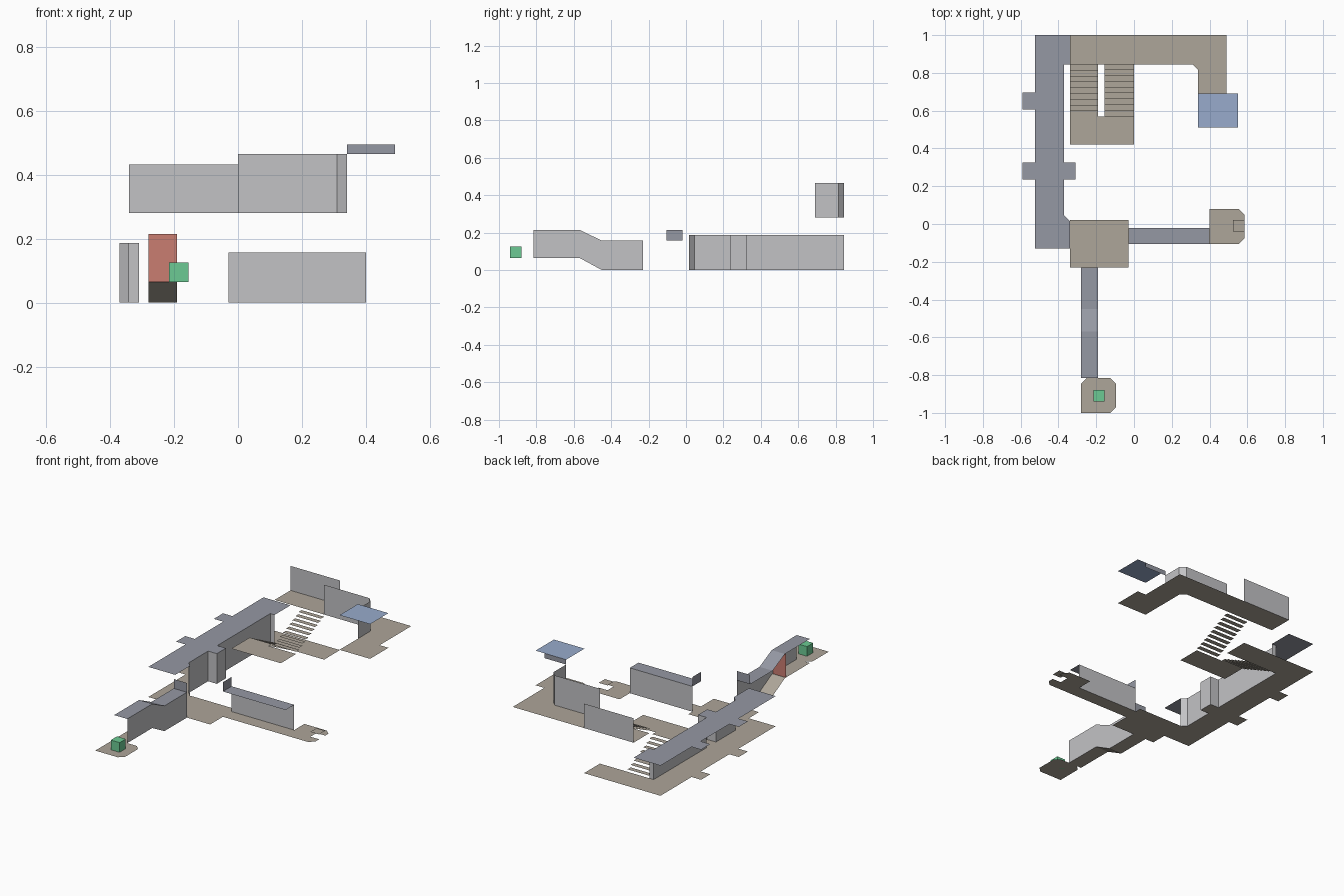
import bpy
import bmesh
from mathutils import Matrix

cube = bpy.data.objects.get("Cube")
if cube:
    bpy.data.objects.remove(cube, do_unlink=True)


def material(name, rgb):
    m = bpy.data.materials.new(name)
    m.use_nodes = True
    col = tuple((c / 255) ** 2.2 for c in rgb) + (1,)
    m.diffuse_color = col
    m.node_tree.nodes["Principled BSDF"].inputs["Base Color"].default_value = col
    return m


FLOOR = material("floor tan", (172, 164, 152))
WALL = material("wall grey", (193, 193, 196))
CEIL = material("ceiling slate", (148, 151, 162))
BLUE = material("skylight blue", (151, 170, 203))
GREEN = material("marker green", (108, 201, 146))
RED = material("door red", (200, 124, 112))


def finish(name, bm, mat):
    mesh = bpy.data.meshes.new(name)
    bm.to_mesh(mesh)
    bm.free()
    mesh.materials.append(mat)
    obj = bpy.data.objects.new(name, mesh)
    bpy.context.collection.objects.link(obj)
    return obj


def polygons(name, mat, polys):
    """Flat faces, each a list of 3D points."""
    bm = bmesh.new()
    for pts in polys:
        bm.faces.new([bm.verts.new(p) for p in pts])
    return finish(name, bm, mat)


def rect(x0, x1, y0, y1, z):
    return [(x0, y0, z), (x1, y0, z), (x1, y1, z), (x0, y1, z)]


def flat(outline, z):
    return [(x, y, z) for x, y in outline]


def wall(name, path, z0, z1, mat=WALL):
    """Upright strip along a path seen from above."""
    polygons(name, mat, [[(*a, z0), (*b, z0), (*b, z1), (*a, z1)]
                         for a, b in zip(path, path[1:])])


def ramp(name, mat, x0, x1, profile):
    """Strip of given width following a (y, z) profile."""
    polygons(name, mat, [[(x0, *b), (x1, *b), (x1, *a), (x0, *a)]
                         for a, b in zip(profile, profile[1:])])


# Long lower corridor: floor and ceiling share pieces
LOW, LOW_TOP = 0.0, 0.187
XL, XR, XE = -0.525, -0.37, -0.34


def corridor(z, end):
    return [
        rect(XL, end, 0.845, 1.0, z),
        rect(XL, XR, 0.045, 0.845, z),
        flat([(XL, -0.13), (XE, -0.13), (XE, 0.015), (XR, 0.045), (XL, 0.045)], z),
        rect(-0.59, XL, 0.605, 0.695, z),
        rect(-0.59, XL, 0.235, 0.325, z),
        rect(XR, -0.31, 0.235, 0.325, z),
    ]


polygons("corridor_floor", FLOOR, corridor(LOW, 0.0))
polygons("corridor_ceiling", CEIL, corridor(LOW_TOP, XE))
wall("corridor_wall",
     [(XE, 0.015), (XR, 0.045), (XR, 0.235), (-0.31, 0.235), (-0.31, 0.325),
      (XR, 0.325), (XR, 0.845), (XE, 0.845)], LOW, LOW_TOP)

# Central hall with the lintels over its two exits
HALL_TOP, PASS_TOP = 0.215, 0.157
polygons("hall_floor", FLOOR, [rect(XE, -0.03, -0.23, 0.02, LOW)])
wall("east_lintel", [(-0.03, -0.105), (-0.03, -0.02)], PASS_TOP, HALL_TOP, CEIL)
wall("south_lintel", [(-0.28, -0.23), (-0.19, -0.23)], PASS_TOP, HALL_TOP, CEIL)

# East passage and its end room with a raised square pad
polygons("east_passage_floor", FLOOR, [rect(-0.03, 0.40, -0.105, -0.02, LOW)])
polygons("east_passage_ceiling", CEIL, [rect(-0.03, 0.40, -0.105, -0.02, PASS_TOP)])
wall("east_passage_wall", [(-0.03, -0.02), (0.40, -0.02)], LOW, PASS_TOP)
polygons("east_room_floor", FLOOR, [flat(
    [(0.40, -0.105), (0.555, -0.105), (0.585, -0.075), (0.585, -0.04),
     (0.525, -0.04), (0.525, 0.02), (0.585, 0.02), (0.585, 0.05),
     (0.555, 0.08), (0.40, 0.08)], LOW)])
polygons("east_room_pad", FLOOR, [rect(0.525, 0.585, -0.04, 0.02, 0.03)])

# South passage rising to the end room
RISE = 0.065
floor_line = [(-0.23, LOW), (-0.45, LOW), (-0.57, RISE), (-0.815, RISE)]
ceil_line = [(-0.23, PASS_TOP), (-0.45, PASS_TOP), (-0.57, HALL_TOP), (-0.815, HALL_TOP)]
ramp("south_passage_floor", FLOOR, -0.28, -0.19, floor_line)
ramp("south_passage_ceiling", CEIL, -0.28, -0.19, ceil_line)
polygons("south_passage_wall", WALL, [
    [(-0.19, *p) for p in (floor_line[i], floor_line[i + 1], ceil_line[i + 1], ceil_line[i])]
    for i in range(3)])
wall("red_door", [(-0.28, -0.58), (-0.19, -0.58)], RISE, HALL_TOP, RED)
polygons("south_room_floor", FLOOR, [flat(
    [(-0.28, -1.0), (-0.125, -1.0), (-0.095, -0.97), (-0.095, -0.845),
     (-0.125, -0.815), (-0.25, -0.815), (-0.28, -0.845)], RISE)])

# Green marker block
bm = bmesh.new()
bmesh.ops.create_cube(bm, size=0.06, matrix=Matrix.Translation((-0.185, -0.91, RISE + 0.03)))
finish("green_marker", bm, GREEN)

# Staircase: two flights of open treads around a landing
MID, HIGH = 0.14, 0.28
polygons("stair_landing", FLOOR, [
    rect(XE, 0.0, 0.42, 0.57, MID), rect(XE, -0.19, 0.57, 0.60, MID)])


def flight(name, x0, x1, y_low, y_high, z_low, z_high, count):
    step = (y_high - y_low) / count
    treads = []
    for i in range(count):
        ya, yb = sorted((y_low + i * step, y_low + (i + 1) * step))
        z = z_low + (z_high - z_low) * (i + 1) / (count + 1)
        treads.append(rect(x0, x1, ya, yb, z))
    polygons(name, FLOOR, treads)


flight("lower_flight", XE, -0.19, 0.845, 0.60, LOW, MID, 8)
flight("upper_flight", -0.155, 0.0, 0.57, 0.845, MID, HIGH, 9)

# Upper corridor and blue-roofed room
UP_TOP, ROOM_TOP = 0.465, 0.495
polygons("upper_floor", FLOOR, [
    flat([(XE, 0.845), (0.31, 0.845), (0.34, 0.815), (0.34, 0.69),
          (0.49, 0.69), (0.49, 1.0), (XE, 1.0)], HIGH),
    rect(0.34, 0.55, 0.51, 0.69, HIGH)])
wall("upper_back_wall", [(XE, 1.0), (0.0, 1.0)], HIGH, 0.432)
wall("upper_inner_wall", [(0.0, 0.845), (0.31, 0.845), (0.34, 0.815), (0.34, 0.69)],
     HIGH, UP_TOP)
wall("upper_lintel", [(0.34, 0.69), (0.49, 0.69)], UP_TOP, ROOM_TOP, CEIL)
polygons("blue_roof", BLUE, [rect(0.34, 0.55, 0.51, 0.69, ROOM_TOP)])
